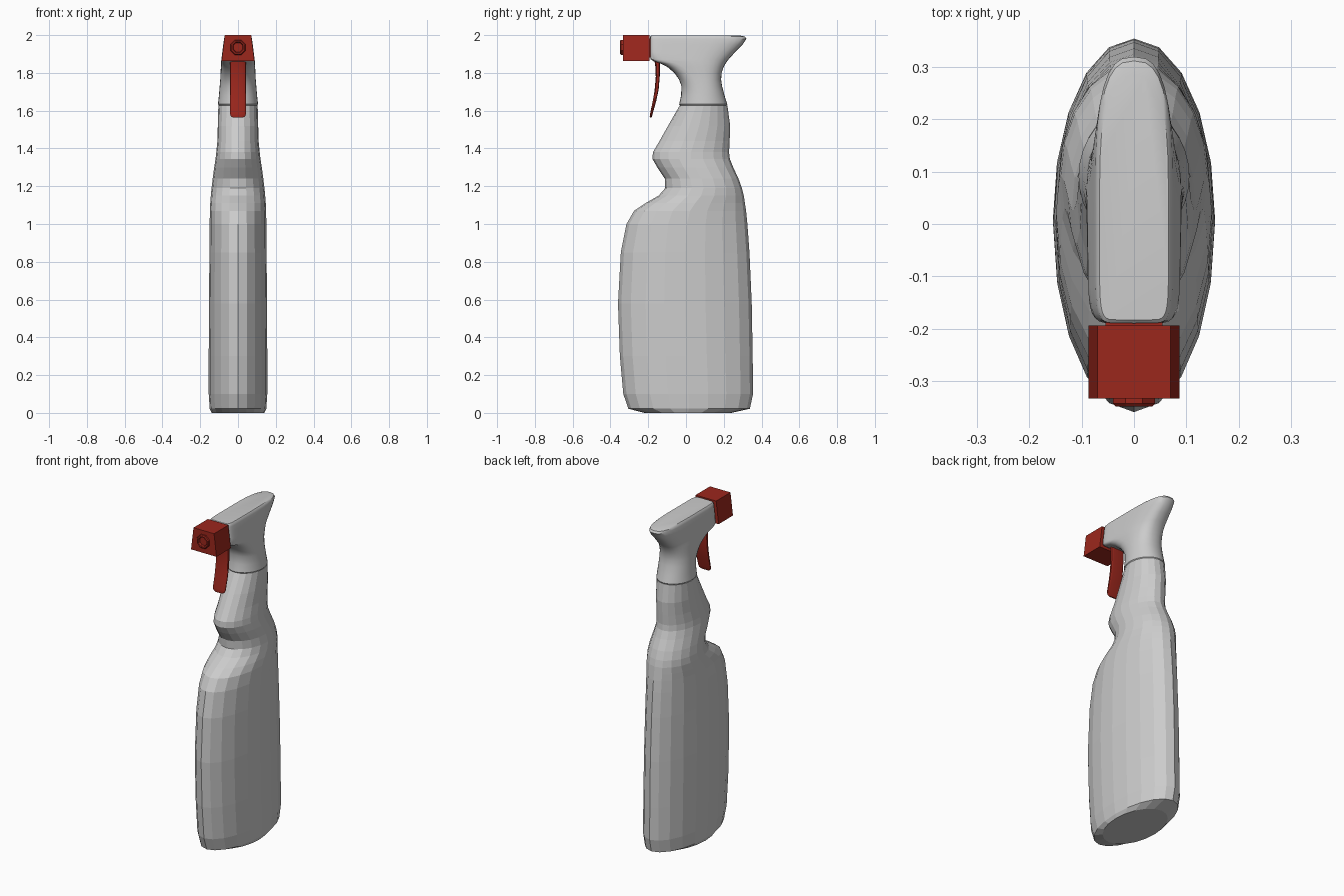
import bpy, bmesh
from math import sin, cos, pi, radians

if "Cube" in bpy.data.objects:
    bpy.data.objects.remove(bpy.data.objects["Cube"])

red = bpy.data.materials.new("red_plastic")
red.diffuse_color = (0.33, 0.02, 0.012, 1)
red.use_nodes = True
red.node_tree.nodes["Principled BSDF"].inputs["Base Color"].default_value = red.diffuse_color


def finish(name, bm, mat=None, smooth=None):
    bmesh.ops.recalc_face_normals(bm, faces=bm.faces)
    me = bpy.data.meshes.new(name)
    bm.to_mesh(me)
    bm.free()
    ob = bpy.data.objects.new(name, me)
    bpy.context.collection.objects.link(ob)
    if mat:
        me.materials.append(mat)
    if smooth:
        bpy.ops.object.select_all(action='DESELECT')
        ob.select_set(True)
        bpy.context.view_layer.objects.active = ob
        bpy.ops.object.shade_smooth_by_angle(angle=radians(smooth))
    return ob


def spow(v, n):
    return (1 if v >= 0 else -1) * abs(v) ** (2 / n)


def loft(name, rings, sides, mat=None, smooth=None):
    """Stack of rings: z, front y, back y, half width, front and back squareness."""
    bm = bmesh.new()
    loops = []
    for z, yf, yb, hx, nf, nb in rings:
        mid, hy = (yf + yb) / 2, (yb - yf) / 2
        loop = []
        for i in range(sides):
            a = 2 * pi * i / sides
            s, c = round(sin(a), 6), round(cos(a), 6)
            n = nb if c >= 0 else nf
            loop.append(bm.verts.new((hx * spow(s, n), mid + hy * spow(c, n), z)))
        loops.append(loop)
    for a, b in zip(loops, loops[1:]):
        for i in range(sides):
            j = (i + 1) % sides
            bm.faces.new((a[i], a[j], b[j], b[i]))
    bm.faces.new(loops[0])
    bm.faces.new(loops[-1])
    return finish(name, bm, mat, smooth)


# Bottle with pinched grip
body = [(0, -.22, .24, .140), (.022, -.305, .338, .150), (.10, -.332, .355, .155),
        (.30, -.350, .353, .155), (.58, -.360, .348, .154), (.85, -.345, .336, .151),
        (1.0, -.315, .325, .150), (1.07, -.275, .318, .149), (1.11, -.215, .312, .147),
        (1.15, -.145, .306, .144), (1.19, -.110, .296, .140), (1.24, -.112, .278, .134),
        (1.30, -.152, .250, .126), (1.345, -.178, .232, .119), (1.38, -.175, .228, .115),
        (1.44, -.140, .231, .109), (1.52, -.095, .234, .107), (1.628, -.033, .219, .104)]
loft("bottle", [r + (2, 2) for r in body], 20)

# Spray head: oval collar flaring into a squared nose and rounded tail
loft("spray_head", [
    (1.626, -.030, .214, .100, 2, 2), (1.634, -.036, .219, .106, 2, 2),
    (1.68, -.026, .204, .101, 2.1, 2.1), (1.73, -.024, .191, .097, 2.3, 2.2),
    (1.765, -.037, .186, .094, 2.6, 2.3), (1.80, -.062, .189, .092, 3, 2.4),
    (1.83, -.097, .199, .091, 4, 2.5), (1.85, -.135, .210, .090, 5, 2.5),
    (1.862, -.172, .218, .089, 7, 2.6), (1.872, -.187, .226, .088, 8, 2.6),
    (1.91, -.190, .260, .083, 9, 2.7), (1.95, -.190, .300, .078, 9, 2.7),
    (1.98, -.190, .320, .074, 9, 2.8), (1.992, -.190, .312, .071, 9, 2.8),
    (1.998, -.184, .285, .066, 9, 2.8)], 32, smooth=35)

# Nozzle block, narrower at the top
bm = bmesh.new()
bmesh.ops.create_cube(bm, size=1)
for v in bm.verts:
    top = v.co.z > 0
    v.co = ((.070 if top else .087) * (1 if v.co.x > 0 else -1),
            -.194 if v.co.y > 0 else -.334, 2.0 if top else 1.862)
finish("nozzle_block", bm, red)

# Short stem joining the block to the head
bm = bmesh.new()
bmesh.ops.create_cube(bm, size=1)
for v in bm.verts:
    v.co = (v.co.x * .11, -.19 + v.co.y * .03, 1.932 + v.co.z * .10)
finish("nozzle_stem", bm, red)

# Octagonal nozzle tip with recessed opening: radius, y
bm = bmesh.new()
loops = []
for r, y in ((.043, -.330), (.043, -.344), (.038, -.349), (.030, -.349), (.026, -.336)):
    loops.append([bm.verts.new((r * cos(pi * (i + .5) / 4), y,
                                1.935 + r * sin(pi * (i + .5) / 4))) for i in range(8)])
for a, b in zip(loops, loops[1:]):
    for i in range(8):
        j = (i + 1) % 8
        bm.faces.new((a[i], a[j], b[j], b[i]))
bm.faces.new(loops[0])
bm.faces.new(loops[-1])
finish("nozzle_tip", bm, red)

# Curved trigger with rounded lower end
loft("trigger", [(z, yf, yb, hx, 2.6, 5) for z, yf, yb, hx in (
    (1.563, -.191, -.184, .026), (1.570, -.192, -.180, .038), (1.585, -.190, -.176, .043),
    (1.65, -.176, -.158, .043), (1.71, -.166, -.145, .043), (1.78, -.160, -.139, .043),
    (1.84, -.163, -.138, .043), (1.885, -.170, -.140, .043))], 16, red, smooth=40)
